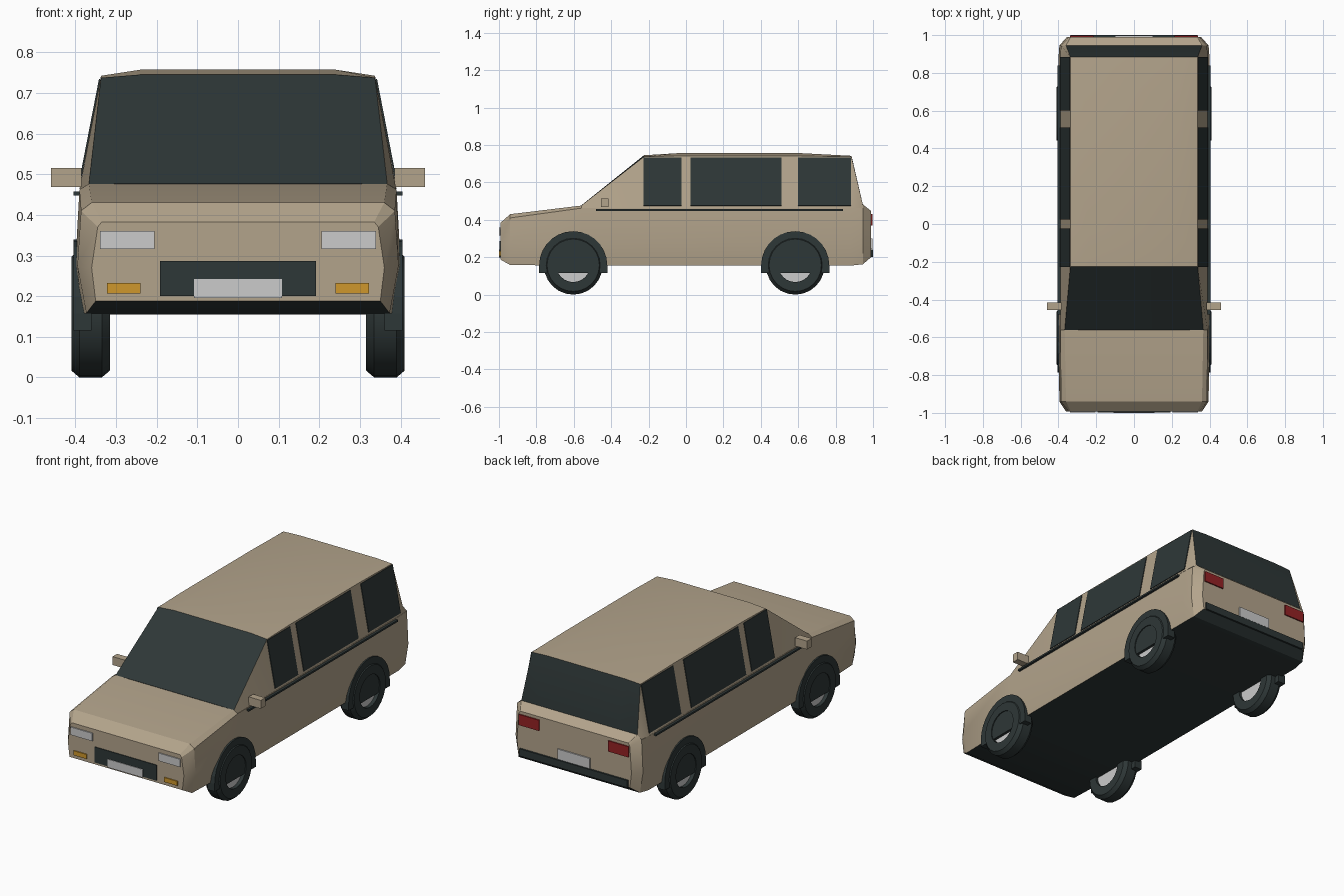
import bpy, bmesh, math
from mathutils import Vector, Matrix

if "Cube" in bpy.data.objects:
    bpy.data.objects.remove(bpy.data.objects["Cube"])


def material(name, rgb):
    m = bpy.data.materials.new(name)
    m.use_nodes = True
    m.diffuse_color = (*rgb, 1)
    m.node_tree.nodes["Principled BSDF"].inputs["Base Color"].default_value = (*rgb, 1)
    return m


paint = material("tan paint", (0.45, 0.37, 0.26))
dark = material("dark glass and rubber", (0.027, 0.038, 0.038))
light = material("light grey", (0.6, 0.6, 0.6))
amber = material("amber", (0.62, 0.31, 0.025))
red = material("red", (0.3, 0.016, 0.018))


def finish(name, bm, mats, rule=None, smooth=False, mirror=False):
    """Turn a bmesh into an object, colouring its faces by a rule."""
    bmesh.ops.remove_doubles(bm, verts=bm.verts, dist=1e-5)
    bmesh.ops.recalc_face_normals(bm, faces=bm.faces)
    bm.normal_update()
    for f in bm.faces:
        f.material_index = int(rule(f)) if rule else 0
    me = bpy.data.meshes.new(name)
    bm.to_mesh(me)
    bm.free()
    ob = bpy.data.objects.new(name, me)
    bpy.context.collection.objects.link(ob)
    for m in mats:
        me.materials.append(m)
    if smooth:
        bpy.ops.object.select_all(action='DESELECT')
        ob.select_set(True)
        bpy.context.view_layer.objects.active = ob
        bpy.ops.object.shade_smooth_by_angle(angle=math.radians(30))
    if mirror:
        ob.modifiers.new("Mirror", 'MIRROR')
    return ob


def loft(name, stations, mats, rule):
    """Skin symmetric half sections (x, z) placed along y."""
    bm = bmesh.new()
    rings = []
    for y, half in stations:
        pts = half + [(-x, z) for x, z in reversed(half)]
        rings.append([bm.verts.new((x, y, z)) for x, z in pts])
    for a, b in zip(rings, rings[1:]):
        n = len(a)
        for i in range(n):
            j = (i + 1) % n
            bm.faces.new((a[i], a[j], b[j], b[i]))
    bm.faces.new(rings[0])
    bm.faces.new(rings[-1])
    return finish(name, bm, mats, rule, smooth=True)


def prism(name, pts, vec, mat, mirror=True, smooth=False):
    """Extrude a polygon along a vector."""
    bm = bmesh.new()
    a = [bm.verts.new(p) for p in pts]
    b = [bm.verts.new(Vector(p) + Vector(vec)) for p in pts]
    bm.faces.new(a)
    bm.faces.new(b)
    for i in range(len(a)):
        j = (i + 1) % len(a)
        bm.faces.new((a[i], a[j], b[j], b[i]))
    return finish(name, bm, [mat], smooth=smooth, mirror=mirror)


def box(name, x, y, z, mat, mirror=True):
    pts = [(x[0], y[0], z[0]), (x[1], y[0], z[0]), (x[1], y[0], z[1]), (x[0], y[0], z[1])]
    return prism(name, pts, (0, y[1] - y[0], 0), mat, mirror)


# Lower body with dark underside
side = [(0.385, 0.155), (0.40, 0.28), (0.39, 0.462), (0.367, 0.476)]
loft("lower_body", [
    (-0.993, [(0.35, 0.188), (0.36, 0.27), (0.345, 0.37), (0.335, 0.383)]),
    (-0.94, [(0.373, 0.158), (0.395, 0.275), (0.386, 0.41), (0.36, 0.43)]),
    (-0.56, side),
    (0.88, side),
    (0.945, [(0.376, 0.162), (0.395, 0.28), (0.386, 0.462), (0.36, 0.483)]),
    (0.99, [(0.345, 0.2), (0.355, 0.28), (0.345, 0.43), (0.335, 0.447)]),
], [paint, dark], lambda f: f.normal.z < -0.5)

# Cabin with dark windscreen and rear glass
loft("cabin", [
    (-0.56, [(0.389, 0.463), (0.367, 0.476), (0.24, 0.477)]),
    (-0.225, [(0.39, 0.463), (0.337, 0.737), (0.24, 0.745)]),
    (-0.03, [(0.39, 0.463), (0.337, 0.742), (0.24, 0.757)]),
    (0.6, [(0.39, 0.463), (0.337, 0.742), (0.24, 0.757)]),
    (0.885, [(0.39, 0.463), (0.337, 0.737), (0.24, 0.742)]),
    (0.945, [(0.386, 0.463), (0.36, 0.483), (0.24, 0.484)]),
], [paint, dark], lambda f: abs(f.normal.y) > 0.45)

# Side windows lying on the sloped cabin sides
low, high = (0.388, 0.475), (0.338, 0.733)
for name, y0, y1 in (("front_window", -0.228, -0.025),
                     ("middle_window", 0.025, 0.51),
                     ("rear_side_window", 0.6, 0.883)):
    corners = [(low[0], y0, low[1]), (low[0], y1, low[1]),
               (high[0], y1, high[1]), (high[0], y0, high[1])]
    prism(name, corners, (0.004, 0, 0.001), dark)

# Side moulding and door mirrors
box("side_moulding", (0.385, 0.404), (-0.48, 0.84), (0.447, 0.457), dark)
box("door_mirror", (0.385, 0.46), (-0.455, -0.415), (0.468, 0.515), paint)

# Front details
box("headlight", (0.205, 0.34), (-0.999, -0.99), (0.316, 0.36), light)
box("indicator", (0.24, 0.322), (-0.999, -0.99), (0.207, 0.232), amber)
box("grille", (-0.192, 0.192), (-0.997, -0.99), (0.2, 0.287), dark, False)
box("front_plate", (-0.108, 0.108), (-1.0, -0.992), (0.196, 0.242), light, False)

# Rear details
box("tail_light", (0.215, 0.34), (0.985, 0.997), (0.37, 0.43), red)
box("rear_bumper", (-0.335, 0.335), (0.985, 1.0), (0.2, 0.24), dark, False)
box("rear_plate", (-0.1, 0.1), (0.987, 0.997), (0.243, 0.3), light, False)

# Wheels and filled arches
AXLE = 0.157
tyre_profile = [(0.315, 0.09), (0.315, 0.14), (0.335, 0.157),
                (0.39, 0.157), (0.41, 0.14), (0.41, 0.09)]


def circle(x, y, r, n):
    return [(x, y + r * math.cos(2 * math.pi * i / n),
             AXLE + r * math.sin(2 * math.pi * i / n)) for i in range(n)]


for end, y in (("front", -0.603), ("rear", 0.584)):
    bm = bmesh.new()
    vs = [bm.verts.new((x, y, AXLE + r)) for x, r in tyre_profile]
    es = [bm.edges.new((vs[i], vs[(i + 1) % len(vs)])) for i in range(len(vs))]
    bmesh.ops.spin(bm, geom=vs + es, cent=(0, y, AXLE), axis=(1, 0, 0),
                   angle=2 * math.pi, steps=24)
    finish(end + "_tyre", bm, [dark], smooth=True, mirror=True)
    prism(end + "_hub", circle(0.33, y, 0.092, 24), (0.06, 0, 0), light)
    arc = [(0.36, y + 0.182 * math.cos(math.pi * i / 14),
            AXLE + 0.182 * math.sin(math.pi * i / 14)) for i in range(15)]
    arc += [(0.36, y - 0.182, 0.115), (0.36, y + 0.182, 0.115)]
    prism(end + "_wheel_arch", arc, (0.045, 0, 0), dark)
